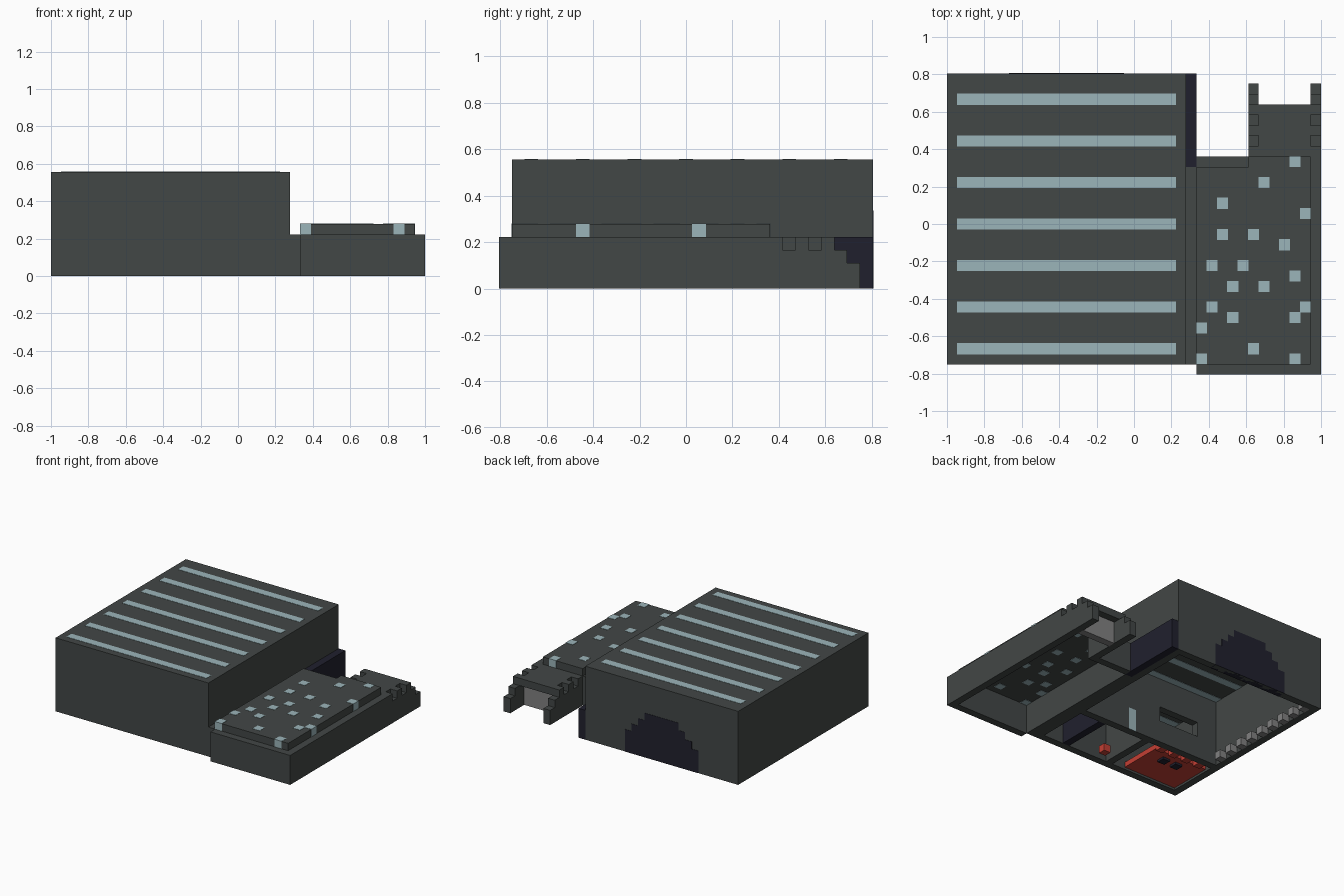
import bpy, bmesh, math
from mathutils import Vector

cube = bpy.data.objects.get("Cube")
if cube:
    bpy.data.objects.remove(cube, do_unlink=True)

U = 2 / 36                     # one building block
ORIGIN = Vector((-18, -14.5, 0))
PROUD = 0.002                  # how far inlaid pieces stand out


def material(name, r, g, b):
    m = bpy.data.materials.new(name)
    m.use_nodes = True
    m.diffuse_color = (r, g, b, 1)
    bsdf = next(n for n in m.node_tree.nodes if n.type == 'BSDF_PRINCIPLED')
    bsdf.inputs["Base Color"].default_value = (r, g, b, 1)
    bsdf.inputs["Roughness"].default_value = 0.9
    return m


STONE = material("dark stone", 0.055, 0.063, 0.061)
NAVY = material("dark navy", 0.0145, 0.0145, 0.027)
GLASS = material("pale glass", 0.33, 0.46, 0.49)
GRAY = material("mid gray", 0.22, 0.22, 0.22)
RED = material("red", 0.55, 0.05, 0.035)


def part(name, mat, boxes, proud=0.0):
    """One object from boxes given as block ranges (x0, x1, y0, y1, z0, z1)."""
    bm = bmesh.new()
    for x0, x1, y0, y1, z0, z1 in boxes:
        lo = (Vector((x0, y0, z0)) + ORIGIN) * U - Vector((proud,) * 3)
        hi = (Vector((x1, y1, z1)) + ORIGIN) * U + Vector((proud,) * 3)
        lo.z = max(lo.z, 0)
        verts = bmesh.ops.create_cube(bm, size=1)["verts"]
        for v in verts:
            v.co = Vector([hi[i] if v.co[i] > 0 else lo[i] for i in range(3)])
    mesh = bpy.data.meshes.new(name)
    bm.to_mesh(mesh)
    bm.free()
    mesh.materials.append(mat)
    ob = bpy.data.objects.new(name, mesh)
    bpy.context.collection.objects.link(ob)
    return ob


# Main hall: open underneath, one block thick
part("hall_roof", STONE, [(0, 23, 1, 29, 9, 10)])
part("hall_walls", STONE, [
    (0, 1, 1, 29, 0, 9), (22, 23, 1, 29, 0, 9),
    (1, 22, 1, 2, 0, 9), (1, 22, 28, 29, 0, 9)])
part("roof_skylights", GLASS,
     [(1, 22, j, j + 1, 9, 10) for j in range(2, 27, 4)], PROUD)

# Round gateway in the back wall, stepped column by column
part("back_gateway", NAVY,
     [(11 + d, 12 + d, 28, 29, 0, round(math.sqrt(36 - d * d)))
      for d in range(-5, 6)], PROUD)

# Link between the hall and the wing
part("link_wall", STONE, [(23, 24, 1, 20, 0, 4)])
part("dark_side_wall", NAVY, [(23, 24, 20, 29, 0, 4)])

# Low wing
part("wing_walls", STONE, [
    (24, 36, 0, 1, 0, 4), (35, 36, 1, 21, 0, 4), (24, 30, 20, 21, 0, 4)])
part("wing_roof", STONE, [(24, 35, 1, 20, 4, 5), (29, 35, 20, 21, 4, 5)])
lights = [(33, 20), (30, 18), (26, 16), (34, 15), (26, 13), (29, 13), (32, 12),
          (25, 10), (28, 10), (33, 9), (27, 8), (30, 8), (25, 6), (34, 6),
          (33, 5), (27, 5), (24, 4), (29, 2), (24, 1), (33, 1)]
part("wing_lights", GLASS,
     [(i, i + 1, j, j + 1, 4, 5) for i, j in lights], PROUD)

# Back porch: stepped side walls with notched tops
for side, x in (("right", 29), ("left", 35)):
    part("porch_wall_" + side, STONE, [
        (x, x + 1, 21, 28, 0, 2), (x, x + 1, 21, 27, 2, 3),
        (x, x + 1, 21, 22, 3, 4), (x, x + 1, 23, 24, 3, 4),
        (x, x + 1, 25, 26, 3, 4)])
part("porch_roof", STONE, [(30, 35, 21, 26, 3, 4)])
part("porch_gate", GRAY, [(30, 35, 24, 25, 0, 3)])

# Hall interior: dividing wall with a window, front rooms and seating
part("dividing_wall", STONE, [
    (1, 4, 9, 10, 0, 9), (10, 22, 9, 10, 0, 9),
    (4, 10, 9, 10, 0, 3), (4, 10, 9, 10, 5, 9)])
part("room_wall", STONE, [(11, 12, 2, 9, 0, 9)])
part("inner_door", NAVY, [(18, 19, 2, 9, 0, 4)])
part("inner_windows", GLASS, [(14, 15, 9, 10, 0, 3), (21, 22, 9, 10, 1, 3)], PROUD)
part("red_floor", RED, [(1, 9, 2, 8, 0.3, 1)])
part("red_seats", RED, [(i, i + 1, 8, 9, 0, 1) for i in range(2, 10, 2)]
     + [(13, 14, 3, 4, 0, 1)])
part("dark_table", NAVY, [(4, 5, 6, 7, 0, 1), (6, 7, 6, 7, 0, 1)], PROUD)
part("bench_blocks", GRAY, [(1, 2, j, j + 1, 0, 1) for j in range(11, 28, 2)])
